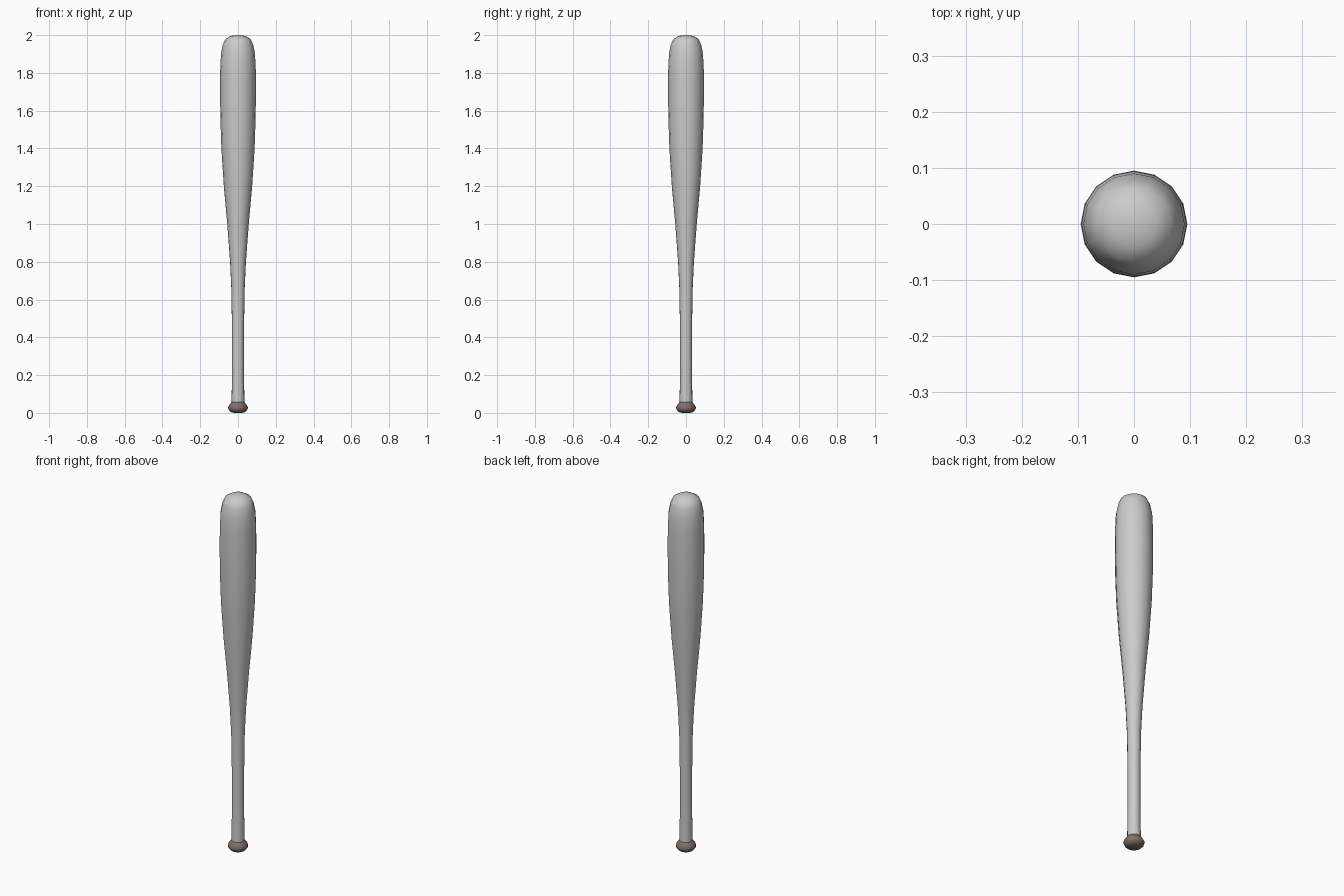
import bpy, bmesh, math

cube = bpy.data.objects.get("Cube")
if cube:
    bpy.data.objects.remove(cube, do_unlink=True)

SIDES = 16


def material(name, rgb):
    m = bpy.data.materials.new(name)
    m.use_nodes = True
    m.diffuse_color = (*rgb, 1)
    m.node_tree.nodes["Principled BSDF"].inputs["Base Color"].default_value = (*rgb, 1)
    return m


def lathe(name, profile, mat, cap_bottom=False, cap_top=False):
    """Turn a (radius, height) profile around z."""
    bm = bmesh.new()
    rings = []
    for r, z in profile:
        angles = [2 * math.pi * i / SIDES for i in range(SIDES)]
        rings.append([bm.verts.new((r * math.cos(a), r * math.sin(a), z)) for a in angles])
    for low, high in zip(rings, rings[1:]):
        for i in range(SIDES):
            j = (i + 1) % SIDES
            bm.faces.new((low[i], low[j], high[j], high[i]))
    if cap_bottom:
        bm.faces.new(rings[0][::-1])
    if cap_top:
        bm.faces.new(rings[-1])
    mesh = bpy.data.meshes.new(name)
    bm.to_mesh(mesh)
    bm.free()
    mesh.materials.append(mat)
    obj = bpy.data.objects.new(name, mesh)
    bpy.context.collection.objects.link(obj)
    bpy.ops.object.select_all(action="DESELECT")
    obj.select_set(True)
    bpy.context.view_layer.objects.active = obj
    bpy.ops.object.shade_smooth_by_angle(angle=math.radians(50))
    return obj


light_grey = material("light grey", (0.6, 0.6, 0.6))
brown = material("dull brown", (0.22, 0.16, 0.135))

# Handle, taper, barrel and rounded tip
lathe("bat_body", [
    (0.034, 0.055), (0.032, 0.2), (0.032, 0.45), (0.035, 0.65), (0.042, 0.8),
    (0.057, 1.0), (0.075, 1.2), (0.088, 1.4), (0.093, 1.55), (0.095, 1.7),
    (0.094, 1.82), (0.09, 1.9), (0.08, 1.95), (0.066, 1.98), (0.04, 1.995),
    (0.012, 2.0)], light_grey, cap_top=True)

# Flared knob at the end of the handle
lathe("knob", [
    (0.02, 0.0), (0.038, 0.004), (0.048, 0.014), (0.053, 0.028),
    (0.046, 0.042), (0.034, 0.057)], brown, cap_bottom=True, cap_top=True)
